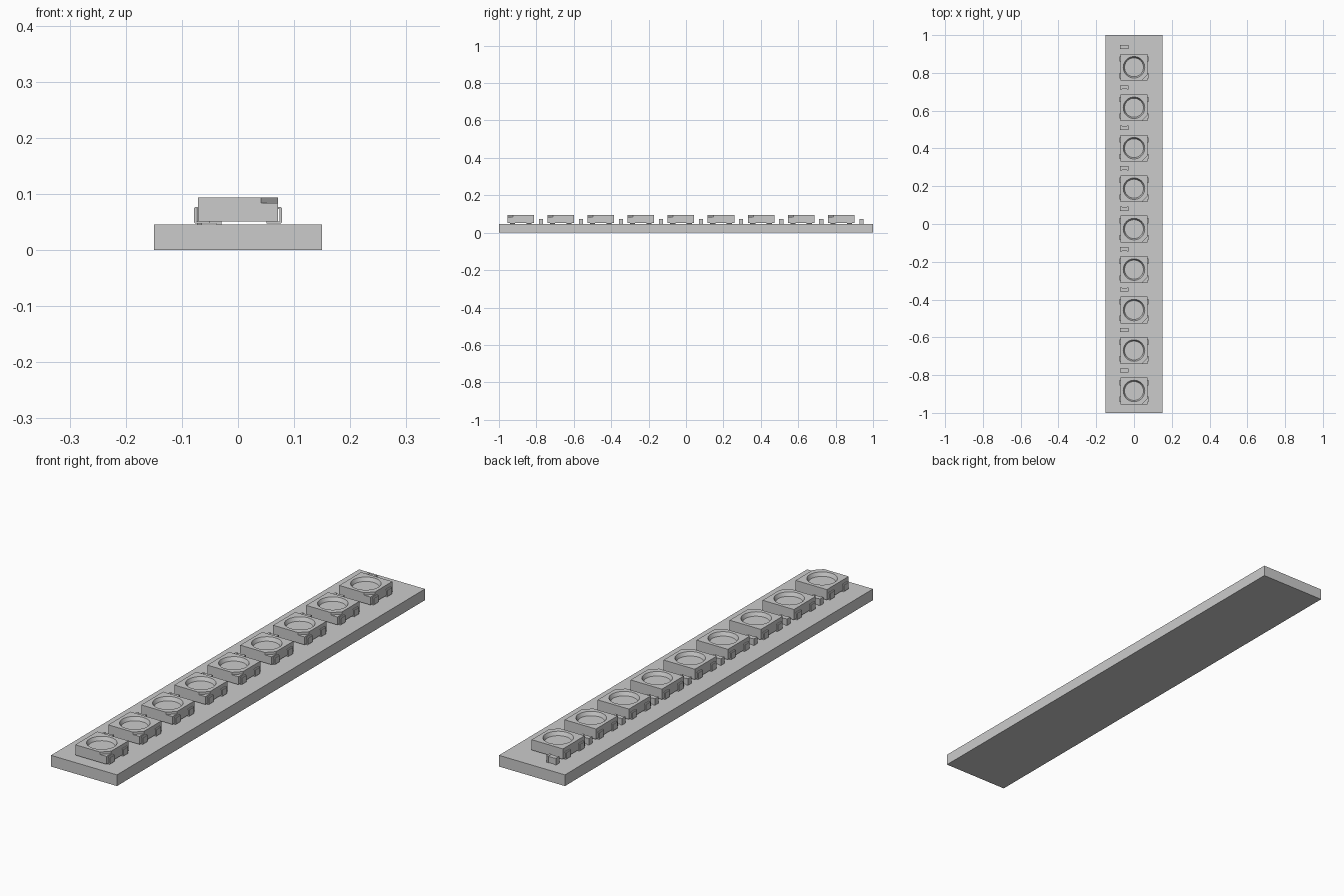
import bpy, bmesh
from mathutils import Matrix

cube = bpy.data.objects.get("Cube")
if cube:
    bpy.data.objects.remove(cube, do_unlink=True)

COUNT, PITCH, FIRST_Y = 9, 0.2142, -0.884
BOARD_TOP, BODY_BOTTOM, BODY_TOP = 0.046, 0.051, 0.0935

grey = bpy.data.materials.new("plain_grey")
grey.use_nodes = True
grey.diffuse_color = (0.6, 0.6, 0.6, 1)
grey.node_tree.nodes["Principled BSDF"].inputs["Base Color"].default_value = (0.6, 0.6, 0.6, 1)


def add_box(bm, x, y, z):
    """Box from (min, max) pairs."""
    size = [b - a for a, b in (x, y, z)]
    mid = [(a + b) / 2 for a, b in (x, y, z)]
    bmesh.ops.create_cube(bm, size=1, matrix=Matrix.Translation(mid) @ Matrix.Diagonal((*size, 1)))


def add_prism(bm, points, offset):
    """Closed solid swept from a planar outline."""
    face = bm.faces.new([bm.verts.new(p) for p in points])
    moved = bmesh.ops.extrude_face_region(bm, geom=[face])["geom"]
    bmesh.ops.translate(bm, vec=offset, verts=[v for v in moved if isinstance(v, bmesh.types.BMVert)])


def to_mesh(name, bm):
    bmesh.ops.recalc_face_normals(bm, faces=bm.faces)
    mesh = bpy.data.meshes.new(name)
    bm.to_mesh(mesh)
    bm.free()
    mesh.materials.append(grey)
    return mesh


def place(name, mesh, y=0):
    obj = bpy.data.objects.new(name, mesh)
    obj.location.y = y
    bpy.context.collection.objects.link(obj)
    return obj


# Circuit board
bm = bmesh.new()
add_box(bm, (-0.15, 0.15), (-1, 1), (0, BOARD_TOP))
place("board", to_mesh("board", bm))

# Lamp housing, with a tapered well and a corner notch cut out
bm = bmesh.new()
add_box(bm, (-0.071, 0.071), (-0.071, 0.071), (BODY_BOTTOM, BODY_TOP))
housing = place("housing", to_mesh("housing", bm))

bm = bmesh.new()
depth, slope = 0.015, 0.007 / 0.015
bmesh.ops.create_cone(bm, cap_ends=True, segments=48, radius1=0.05, radius2=0.05 + 2 * depth * slope,
                      depth=2 * depth, matrix=Matrix.Translation((0, 0, BODY_TOP)))
well = place("well_cutter", to_mesh("well_cutter", bm))

bm = bmesh.new()
low = BODY_TOP - 0.01
add_prism(bm, [(0.041, -0.071, low), (0.101, -0.131, low), (0.131, -0.101, low), (0.071, -0.041, low)],
          (0, 0, 0.03))
notch = place("notch_cutter", to_mesh("notch_cutter", bm))

for cutter in (well, notch):
    cutter.hide_render = True
    mod = housing.modifiers.new(cutter.name, "BOOLEAN")
    mod.operation, mod.solver, mod.object = "DIFFERENCE", "EXACT", cutter
graph = bpy.context.evaluated_depsgraph_get()
housing_mesh = bpy.data.meshes.new_from_object(housing.evaluated_get(graph))
housing_mesh.name = "lamp_housing"
for obj in (housing, well, notch):
    bpy.data.objects.remove(obj, do_unlink=True)

# Four bent leads on each lamp
bm = bmesh.new()
t = 0.004
for side in (-1, 1):
    for y in (-0.044, 0.044):
        profile = [(0.069, 0.077), (0.076, 0.077), (0.078, 0.075), (0.078, 0.049), (0.076, 0.047),
                   (0.051, 0.047), (0.051, 0.047 + t), (0.078 - t, 0.047 + t),
                   (0.078 - t, 0.077 - t), (0.069, 0.077 - t)]
        add_prism(bm, [(side * x, y - 0.014, z) for x, z in profile], (0, 0.028, 0))
leads_mesh = to_mesh("lamp_leads", bm)

# Small chip resistor: core with two end caps
bm = bmesh.new()
add_box(bm, (-0.065, -0.037), (-0.01, 0.01), (BOARD_TOP + 0.001, 0.072))
for x in (-0.073, -0.038):
    add_box(bm, (x, x + 0.009), (-0.011, 0.011), (BOARD_TOP, 0.0735))
resistor_mesh = to_mesh("chip_resistor", bm)

# Repeat along the board
for i in range(COUNT):
    y = FIRST_Y + i * PITCH
    lamp = place(f"lamp_housing_{i + 1}", housing_mesh, y)
    place(f"lamp_leads_{i + 1}", leads_mesh, y)
    place(f"chip_resistor_{i + 1}", resistor_mesh, y + 0.108)

# Smooth the round well wall, keep the edges sharp
bpy.ops.object.select_all(action="DESELECT")
lamp.select_set(True)
bpy.context.view_layer.objects.active = lamp
bpy.ops.object.shade_smooth_by_angle()
